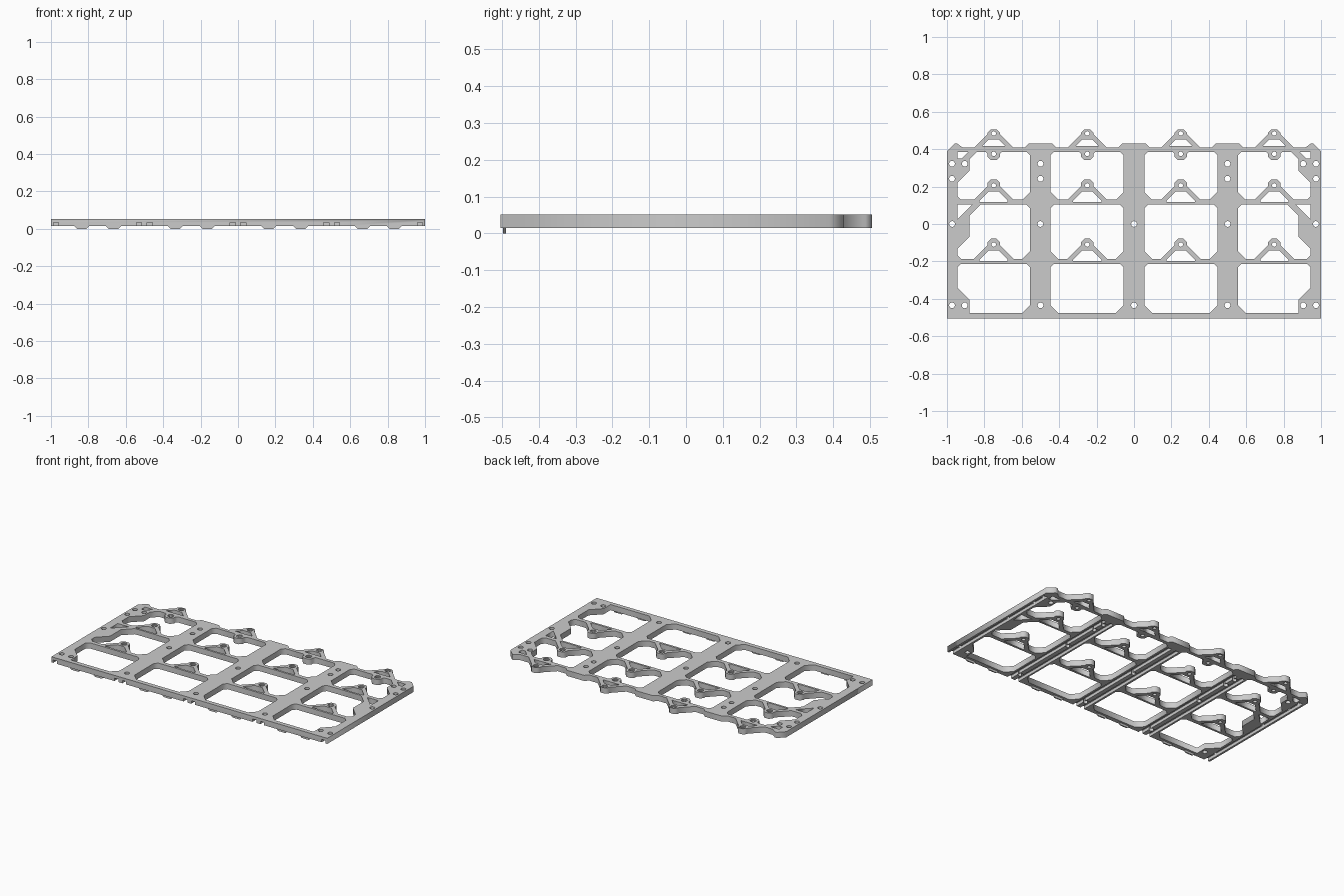
import bpy, bmesh
from math import cos, sin, pi

if "Cube" in bpy.data.objects:
    bpy.data.objects.remove(bpy.data.objects["Cube"])

Z0, Z1 = 0.014, 0.051          # underside and top of the plate
FRONT = -0.504
loops = []


def flip(pts):
    return [(-x, y) for x, y in reversed(pts)]


def both(pts):
    loops.append(pts)
    loops.append(flip(pts))


def circle(x, y, r, n=16):
    return [(x + r * cos(2 * pi * i / n), y + r * sin(2 * pi * i / n)) for i in range(n)]


def bracket(cx, yb, top=0.033):
    """A-frame arm with boss, rising from a bar edge at yb, left to right."""
    yc = yb + 0.075
    half = [(-0.105, yb), (-0.033, yb + 0.072), (-0.033, yc + top - 0.018), (-0.015, yc + top)]
    return [(cx + x, y) for x, y in half + flip(half)]


def hanging_boss(cx, yt, yc):
    half = [(0.045, yt), (0.033, yt - 0.012), (0.033, yc - 0.017), (0.015, yc - 0.034)]
    return [(cx + x, y) for x, y in half + flip(half)]


def prism(bm, pts, y0, y1):
    """Extrude an xz profile along y."""
    a = [bm.verts.new((x, y0, z)) for x, z in pts]
    b = [bm.verts.new((x, y1, z)) for x, z in pts]
    bm.faces.new(a)
    bm.faces.new(b[::-1])
    for i in range(len(a)):
        j = (i + 1) % len(a)
        bm.faces.new((a[j], a[i], b[i], b[j]))


def finish(bm, name):
    bmesh.ops.recalc_face_normals(bm, faces=bm.faces)
    me = bpy.data.meshes.new(name)
    bm.to_mesh(me)
    bm.free()
    ob = bpy.data.objects.new(name, me)
    bpy.context.collection.objects.link(ob)
    return ob


# Outer outline
left = [(-1, FRONT), (-1, 0.39), (-0.96, 0.43), (-0.945, 0.43), (-0.915, 0.408)]
left += bracket(-0.75, 0.408, 0.023)
left += [(-0.585, 0.408), (-0.562, 0.43), (-0.438, 0.43), (-0.415, 0.408)]
left += bracket(-0.25, 0.408, 0.023)
left += [(-0.085, 0.408), (-0.062, 0.43)]
loops.append(left + flip(left))

# Large openings: (bottom, top, has arm, has hanging boss, outer gusset points)
rows = [
    (-0.475, -0.213, False, False,
     [(-0.925, -0.213), (-0.945, -0.233), (-0.945, -0.34), (-0.88, -0.405), (-0.88, -0.475)]),
    (-0.186, 0.104, True, False,
     [(-0.82, 0.104), (-0.88, 0.044), (-0.88, -0.068), (-0.945, -0.133),
      (-0.945, -0.166), (-0.925, -0.186)]),
    (0.13, 0.386, True, True,
     [(-0.84, 0.386), (-0.88, 0.346), (-0.88, 0.285), (-0.945, 0.22),
      (-0.945, 0.15), (-0.925, 0.13)]),
]
for yb, yt, arm, boss, gusset in rows:
    for cx, xl, xr in ((-0.75, -0.945, -0.555), (-0.25, -0.447, -0.055)):
        outer = cx < -0.5
        c = 0.042
        pts = bracket(cx, yb) if arm else []
        pts += [(xr - c, yb), (xr, yb + c), (xr, yt - 0.02), (xr - 0.02, yt)]
        if boss:
            pts += hanging_boss(cx, yt, 0.375)
        if outer:
            pts += gusset
        else:
            pts += [(xl + 0.02, yt), (xl, yt - 0.02), (xl, yb + c), (xl + c, yb)]
        both(pts)

# Windows inside the arms, and boss bores
bores = []
for cx in (-0.75, -0.25, 0.25, 0.75):
    for yb in (-0.186, 0.13, 0.408):
        if yb < 0.4:
            half = [(-0.075, yb - 0.013), (-0.075, yb - 0.005), (-0.026, yb + 0.044)]
        else:
            half = [(-0.062, yb + 0.008), (-0.026, yb + 0.044)]
        loops.append([(cx + x, y) for x, y in half + flip(half)])
        bores.append((cx, yb + 0.076))
    bores.append((cx, 0.375))
for x, y in bores:
    loops.append(circle(x, y, 0.012))

# Corner windows behind the side braces
both([(-0.945, 0.104), (-0.865, 0.104), (-0.945, 0.024)])
both([(-0.945, 0.386), (-0.885, 0.386), (-0.92, 0.35), (-0.945, 0.35)])

# Screw holes in the rails
for x, ys in ((-0.973, (0.322, 0.242, 0, -0.435)), (-0.905, (0.322, -0.435)),
              (-0.5, (0.322, 0.242, 0, -0.435))):
    for y in ys:
        both(circle(x, y, 0.0155))
for y in (0, -0.435):
    loops.append(circle(0, y, 0.0155))

# Fill all loops as one flat curve and extrude it to the frame
cu = bpy.data.curves.new("frame_plate", 'CURVE')
cu.dimensions = '2D'
cu.fill_mode = 'BOTH'
cu.extrude = (Z1 - Z0) / 2
for pts in loops:
    sp = cu.splines.new('POLY')
    sp.points.add(len(pts) - 1)
    for p, (x, y) in zip(sp.points, pts):
        p.co = (x, y, 0, 1)
    sp.use_cyclic_u = True
src = bpy.data.objects.new("frame_outline", cu)
bpy.context.collection.objects.link(src)
bpy.context.view_layer.update()
flat = bpy.data.meshes.new_from_object(src.evaluated_get(bpy.context.evaluated_depsgraph_get()))
bm = bmesh.new()
bm.from_mesh(flat)
bpy.data.objects.remove(src)
bmesh.ops.remove_doubles(bm, verts=bm.verts, dist=1e-5)
bmesh.ops.translate(bm, verts=bm.verts, vec=(0, 0, (Z0 + Z1) / 2))
frame = finish(bm, "frame_plate")

# Cutter: underside grooves along the rails and counterbores in the bosses
bm = bmesh.new()
for gx in (0.973, 0.529, 0.472, 0.028):
    for s in (-1, 1):
        x = s * gx
        prism(bm, [(x - 0.014, 0), (x + 0.014, 0), (x + 0.014, 0.033), (x - 0.014, 0.033)],
              FRONT - 0.05, 0.36)
for x, y in bores:
    r = bmesh.ops.create_cone(bm, cap_ends=True, segments=16, radius1=0.0185,
                              radius2=0.0185, depth=0.03)
    bmesh.ops.translate(bm, verts=r["verts"], vec=(x, y, Z1 + 0.009))
cutter = finish(bm, "groove_cutter")
cutter.hide_render = True
mod = frame.modifiers.new("grooves", 'BOOLEAN')
mod.operation = 'DIFFERENCE'
mod.solver = 'EXACT'
mod.object = cutter
bpy.context.view_layer.objects.active = frame
bpy.ops.object.modifier_apply(modifier=mod.name)
bpy.data.objects.remove(cutter)

# Small locating tabs under the front bar
bm = bmesh.new()
for cx in (-0.75, -0.25, 0.25, 0.75):
    for x in (cx - 0.085, cx + 0.085):
        prism(bm, [(x - 0.042, Z0 + 0.002), (x - 0.026, 0), (x + 0.026, 0), (x + 0.042, Z0 + 0.002)],
              -0.497, -0.489)
finish(bm, "front_tabs")
